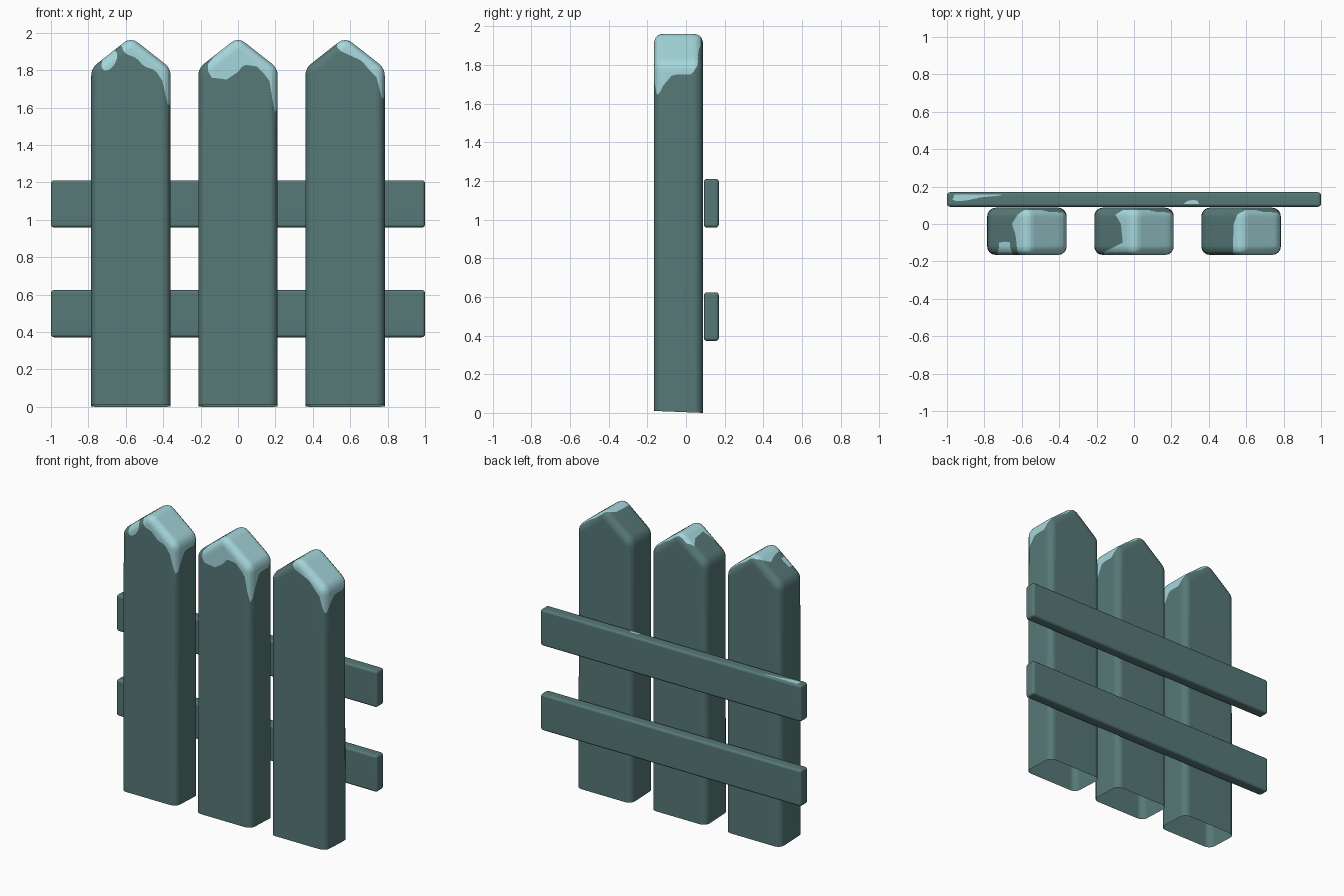
import bpy, bmesh, math
from mathutils import Vector

if "Cube" in bpy.data.objects:
    bpy.data.objects.remove(bpy.data.objects["Cube"])


def material(name, rgb):
    m = bpy.data.materials.new(name)
    m.diffuse_color = (*rgb, 1)
    m.use_nodes = True
    m.node_tree.nodes["Principled BSDF"].inputs["Base Color"].default_value = m.diffuse_color
    return m


WOOD = material("teal wood", (0.093, 0.188, 0.184))
SNOW = material("pale snow", (0.376, 0.68, 0.716))


def lerp(pts, t):
    """Piecewise linear curve through (t, value) points."""
    if t <= pts[0][0]:
        return pts[0][1]
    for (a, va), (b, vb) in zip(pts, pts[1:]):
        if t <= b:
            return va + (vb - va) * (t - a) / (b - a)
    return pts[-1][1]


def finish(name, bm):
    me = bpy.data.meshes.new(name)
    bm.to_mesh(me)
    bm.free()
    me.materials.append(WOOD)
    me.materials.append(SNOW)
    ob = bpy.data.objects.new(name, me)
    bpy.context.collection.objects.link(ob)
    bpy.context.view_layer.objects.active = ob
    bpy.ops.object.select_all(action='DESELECT')
    ob.select_set(True)
    bpy.ops.object.shade_smooth_by_angle(angle=math.radians(35))
    ob.modifiers.new("Weighted", 'WEIGHTED_NORMAL').keep_sharp = True
    return ob


def slice_top(bm, axis, start, stop, step, zmin):
    n = round((stop - start) / step)
    for i in range(n + 1):
        co, no = Vector((0, 0, 0)), Vector((0, 0, 0))
        co[axis], no[axis] = start + i * step, 1
        fs = [f for f in bm.faces if min(v.co.z for v in f.verts) >= zmin - 1e-4]
        es = {e for f in fs for e in f.edges}
        vs = {v for f in fs for v in f.verts}
        bmesh.ops.bisect_plane(bm, geom=fs + list(es) + list(vs), plane_co=co, plane_no=no, dist=1e-5)


def picket(name, cx, front, left, blob=False):
    """Open-bottomed pointed board; snow edge follows front (u, z) and left (y, u) curves."""
    bm = bmesh.new()
    prof = [(-0.2125, 0), (0.2125, 0), (0.2125, 1.81), (0, 1.977), (-0.2125, 1.81)]
    face = bm.faces.new([bm.verts.new((x, -0.165, z)) for x, z in prof])
    ext = bmesh.ops.extrude_face_region(bm, geom=[face], use_keep_orig=True)
    for v in ext["geom"]:
        if isinstance(v, bmesh.types.BMVert):
            v.co.y = 0.087
    bmesh.ops.recalc_face_normals(bm, faces=bm.faces)
    base = [f for f in bm.faces if all(v.co.z < 0.01 for v in f.verts)]
    bmesh.ops.delete(bm, geom=base, context='FACES_ONLY')
    edge = [e for e in bm.edges if e.is_boundary]
    bmesh.ops.delete(bm, geom=[e for e in bm.edges if e.is_wire], context='EDGES')
    bmesh.ops.bevel(bm, geom=[e for e in bm.edges if not e.is_boundary], offset=0.045,
                    segments=4, profile=0.5, affect='EDGES', clamp_overlap=True)
    for v in bm.verts:
        if v.co.z < 0.1:
            v.co.z = 0.01 * (0.087 - v.co.y) / 0.25

    # grid the cap finely enough to follow the snow edge
    zmin = 1.5
    bmesh.ops.bisect_plane(bm, geom=bm.verts[:] + bm.edges[:] + bm.faces[:],
                           plane_co=(0, 0, zmin), plane_no=(0, 0, 1), dist=1e-5)
    slice_top(bm, 2, 1.52, 1.96, 0.02, zmin)
    slice_top(bm, 0, -0.2, 0.2, 0.02, zmin)
    slice_top(bm, 1, -0.15, 0.075, 0.025, zmin)
    bmesh.ops.triangulate(bm, faces=[f for f in bm.faces
                                     if min(v.co.z for v in f.verts) >= zmin - 1e-4])

    def snow(p):
        u, y, z = p
        side = lerp([(0.03, 1.75), (0.06, 1.80), (0.08, 1.93)], y)
        k = lerp([(-0.15, 0), (-0.12, 0.55), (-0.07, 1)], y)
        s = min(z - lerp(front, u) * (1 - k) - side * k, u - lerp(left, y), 0.075 - y)
        if blob and y < -0.1:
            a, b = u + 0.115, z - 1.852
            c, d = 0.5 * a + 0.866 * b, 0.866 * a - 0.5 * b
            s = max(s, 0.04 * (1 - math.hypot(c / 0.06, d / 0.034)))
        return s + 1.3e-5

    # cut the mesh along the snow edge and colour each side
    val = {v: snow(v.co) for v in bm.verts}
    cuts = []
    for e in list(bm.edges):
        a, b = e.verts
        if (val[a] > 0) != (val[b] > 0) and min(a.co.z, b.co.z) > zmin - 1e-4:
            t = min(0.97, max(0.03, val[a] / (val[a] - val[b])))
            nv = bmesh.utils.edge_split(e, a, t)[1]
            val[nv] = 0
            cuts.append(nv)
    bmesh.ops.connect_verts(bm, verts=cuts)
    for f in bm.faces:
        f.material_index = int(max((val[v] for v in f.verts), key=abs) > 0)
    ob = finish(name, bm)
    ob.location.x = cx


# pickets
picket("left_picket", -0.5725,
       [(-0.05, 1.93), (-0.035, 1.89), (0.03, 1.865), (0.07, 1.82), (0.13, 1.80),
        (0.17, 1.74), (0.19, 1.64), (0.21, 1.58)],
       [(-0.165, -0.05), (-0.06, -0.06), (0, -0.08), (0.05, -0.05), (0.08, -0.01)], True)
picket("middle_picket", 0,
       [(-0.17, 1.81), (-0.14, 1.76), (-0.06, 1.75), (0, 1.79), (0.03, 1.83), (0.1, 1.82),
        (0.14, 1.78), (0.17, 1.74), (0.19, 1.60), (0.21, 1.54)],
       [(-0.15, -0.16), (-0.13, -0.12), (-0.1, -0.06), (0, -0.07), (0.05, -0.1), (0.08, -0.05)])
picket("right_picket", 0.5725,
       [(-0.05, 1.93), (-0.02, 1.90), (0.09, 1.85), (0.13, 1.80), (0.17, 1.76),
        (0.19, 1.67), (0.21, 1.62)],
       [(-0.165, -0.045), (0, -0.04), (0.05, -0.02), (0.08, 0.03)])

# cross rails
for name, z in (("lower_rail", 0.498), ("upper_rail", 1.085)):
    bm = bmesh.new()
    bmesh.ops.create_cube(bm, size=1)
    for v in bm.verts:
        v.co = Vector((v.co.x * 2, 0.131 + v.co.y * 0.078, z + v.co.z * 0.252))
    bmesh.ops.bevel(bm, geom=bm.edges[:], offset=0.016, segments=3, profile=0.5, affect='EDGES')
    finish(name, bm)

# snow patches lying on the upper rail
patches = {
    "rail_snow_long": [(-0.97, 0.13), (-0.95, 0.122), (-0.9, 0.125), (-0.82, 0.142),
                       (-0.71, 0.153), (-0.71, 0.158), (-0.96, 0.158)],
    "rail_snow_short": [(0.26, 0.106), (0.35, 0.106), (0.34, 0.124), (0.32, 0.129), (0.29, 0.125)],
}
for name, pts in patches.items():
    bm = bmesh.new()
    f = bm.faces.new([bm.verts.new((x, y, 1.2125)) for x, y in pts])
    f.material_index = 1
    finish(name, bm)
